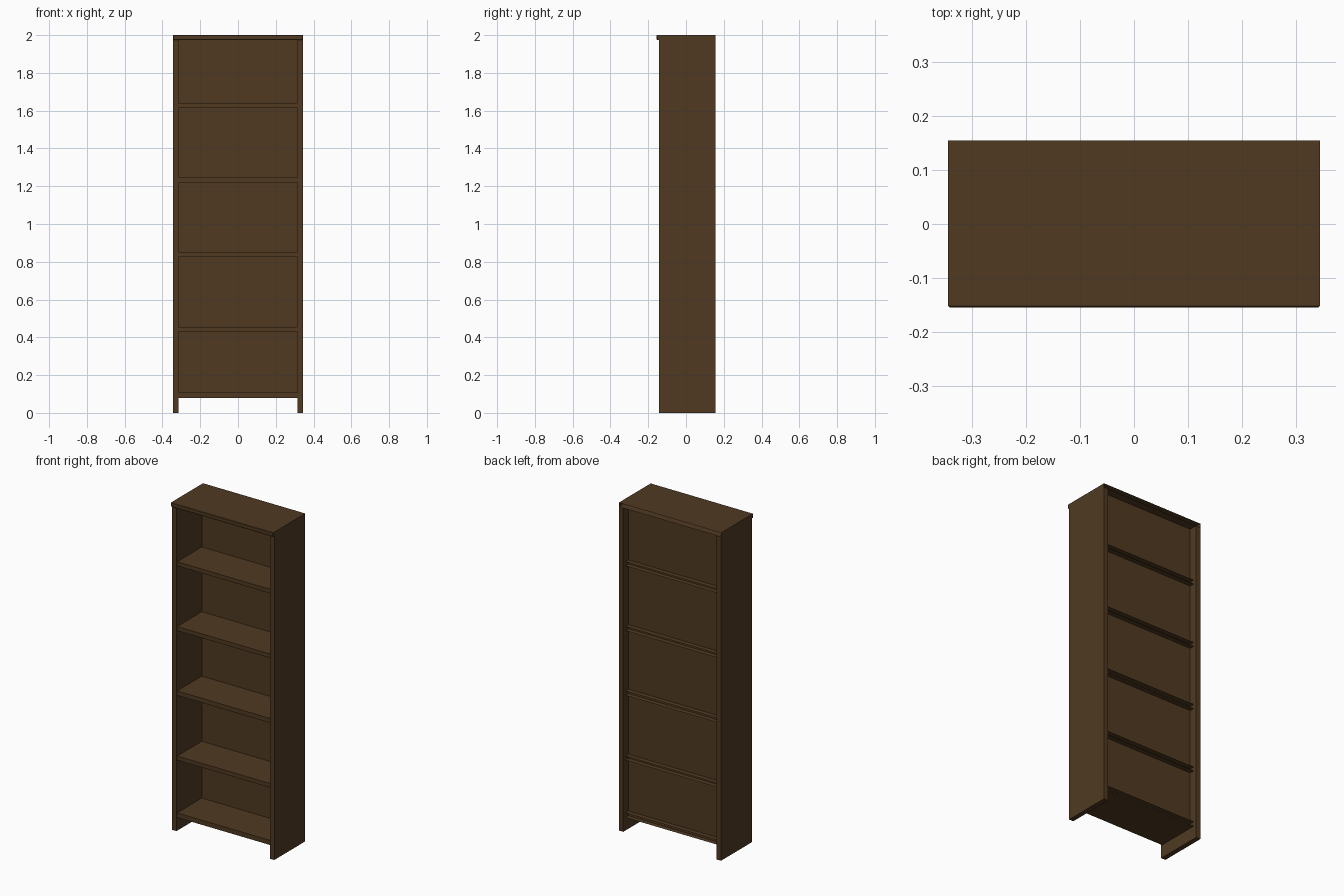
import bpy, bmesh

if "Cube" in bpy.data.objects:
    bpy.data.objects.remove(bpy.data.objects["Cube"])

wood = bpy.data.materials.new("dark_brown_wood")
wood.diffuse_color = (0.080, 0.042, 0.016, 1)
wood.use_nodes = True
wood.node_tree.nodes["Principled BSDF"].inputs["Base Color"].default_value = wood.diffuse_color


def box(name, x, y, z, open_back=False, front_bevel=0.0):
    """Box from (min, max) ranges; can lose its rear face and have eased front edges."""
    bm = bmesh.new()
    bmesh.ops.create_cube(bm, size=1)
    for v in bm.verts:
        for i, (a, b) in enumerate((x, y, z)):
            v.co[i] = a if v.co[i] < 0 else b
    bm.normal_update()
    if front_bevel:
        edges = [e for e in bm.edges if all(abs(v.co.y - y[0]) < 1e-5 for v in e.verts)]
        bmesh.ops.bevel(bm, geom=edges, offset=front_bevel, segments=1, affect='EDGES')
        bm.normal_update()
    if open_back:
        rear = [f for f in bm.faces if f.normal.y > 0.9]
        bmesh.ops.delete(bm, geom=rear, context='FACES')
    me = bpy.data.meshes.new(name)
    bm.to_mesh(me)
    bm.free()
    me.materials.append(wood)
    ob = bpy.data.objects.new(name, me)
    bpy.context.collection.objects.link(ob)
    return ob


W, T = 0.345, 0.03           # half width, side thickness
FRONT, BACK = -0.143, 0.155
INNER = W - T

# Side panels standing on the floor
box("left_side", (-W, -INNER), (FRONT, BACK), (0, 1.975))
box("right_side", (INNER, W), (FRONT, BACK), (0, 1.975))

# Top board with front overhang, hollow at the rear
box("top_board", (-W, W), (-0.155, BACK), (1.975, 2.0), True, 0.003)

# Recessed back panel
box("back_panel", (-INNER, INNER), (0.101, 0.105), (0.08, 2.0))

# Shelves, hollow at the rear, poking out behind the back panel
for i, (z0, z1) in enumerate([(0.08, 0.108), (0.43, 0.455), (0.825, 0.852),
                              (1.22, 1.245), (1.615, 1.64)]):
    box(f"shelf_{i + 1}", (-INNER, INNER), (-0.136, 0.135), (z0, z1), True)
